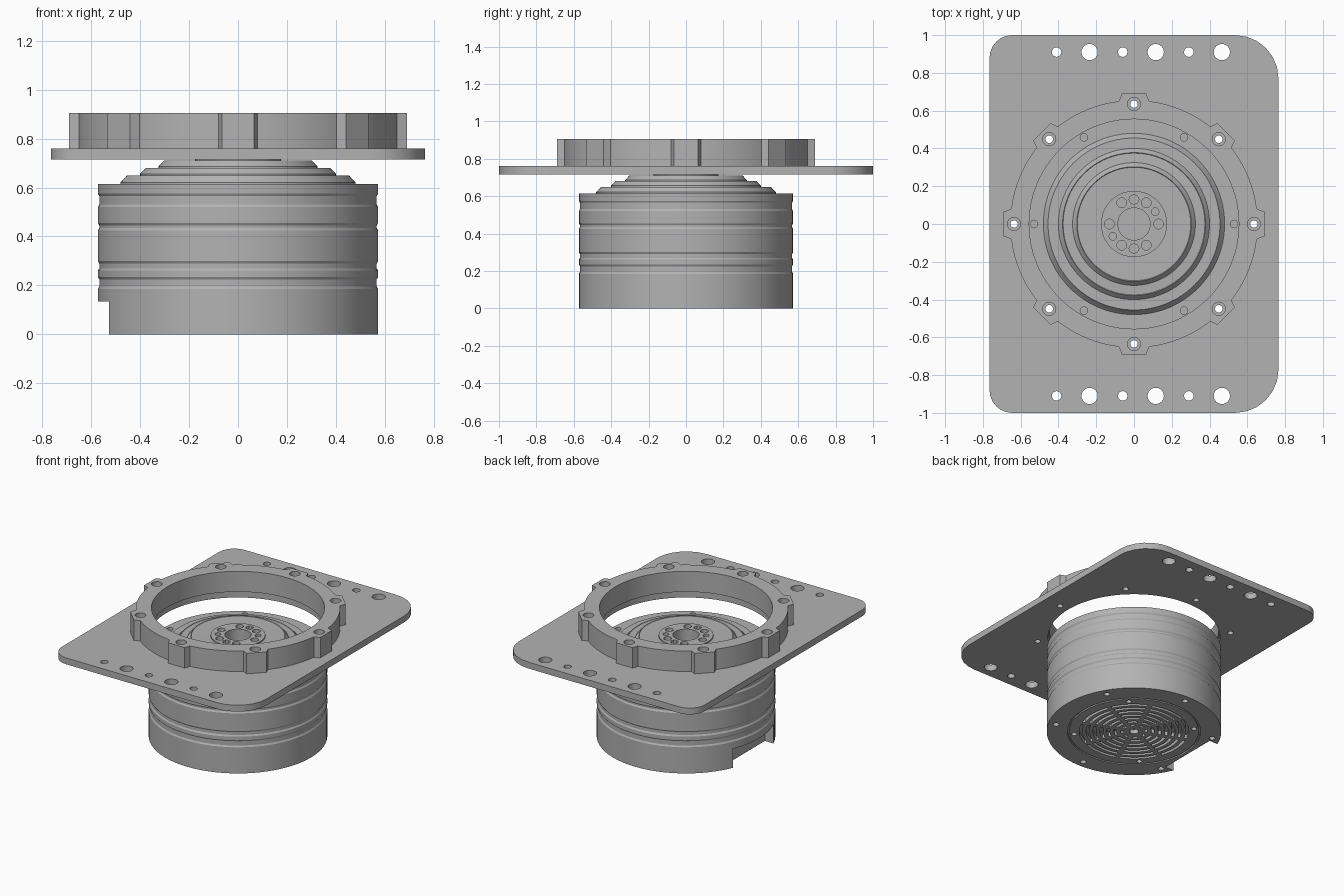
import bpy, bmesh
from math import sin, cos, pi, radians

cube = bpy.data.objects.get("Cube")
if cube:
    bpy.data.objects.remove(cube, do_unlink=True)

grey = bpy.data.materials.new("machined_grey")
grey.use_nodes = True
colour = (0.45, 0.45, 0.45, 1)
grey.diffuse_color = colour
grey.node_tree.nodes["Principled BSDF"].inputs["Base Color"].default_value = colour


def polar(r, a, cx=0, cy=0):
    return cx + r * cos(a), cy + r * sin(a)


def circle(r, cx=0, cy=0, n=24):
    return [polar(r, 2 * pi * i / n, cx, cy) for i in range(n)]


def arc(r, a0, a1, n, cx=0, cy=0):
    return [polar(r, a0 + (a1 - a0) * i / n, cx, cy) for i in range(n + 1)]


def prism(bm, outline, z0, z1):
    low = [bm.verts.new((x, y, z0)) for x, y in outline]
    high = [bm.verts.new((x, y, z1)) for x, y in outline]
    bm.faces.new(low[::-1])
    bm.faces.new(high)
    for i in range(len(low)):
        j = (i + 1) % len(low)
        bm.faces.new((low[i], low[j], high[j], high[i]))


def finish(bm, name):
    bmesh.ops.recalc_face_normals(bm, faces=bm.faces)
    mesh = bpy.data.meshes.new(name)
    bm.to_mesh(mesh)
    bm.free()
    obj = bpy.data.objects.new(name, mesh)
    bpy.context.collection.objects.link(obj)
    mesh.materials.append(grey)
    return obj


def activate(obj):
    bpy.ops.object.select_all(action='DESELECT')
    obj.select_set(True)
    bpy.context.view_layer.objects.active = obj


def cut(obj, solids):
    """Subtract a list of separate (outline, z0, z1) prisms."""
    bm = bmesh.new()
    for outline, z0, z1 in solids:
        prism(bm, outline, z0, z1)
    cutter = finish(bm, "cutter")
    cutter.hide_render = True
    mod = obj.modifiers.new("cut", 'BOOLEAN')
    mod.operation, mod.solver, mod.object = 'DIFFERENCE', 'EXACT', cutter
    activate(obj)
    bpy.ops.object.modifier_apply(modifier=mod.name)
    bpy.data.objects.remove(cutter, do_unlink=True)


def smooth(obj, degrees=25):
    activate(obj)
    bpy.ops.object.shade_smooth_by_angle(angle=radians(degrees))


def ring_of(n, r, start=0):
    return [polar(r, start + 2 * pi * i / n) for i in range(n)]


# Mounting plate: larger corner radius on the left (+x) side
PX, PY, Z0, Z1, TOP = 0.765, 1.0, 0.715, 0.76, 0.905
outline = []
for k, (sx, sy, r) in enumerate([(1, 1, .23), (-1, 1, .12), (-1, -1, .12), (1, -1, .23)]):
    outline += arc(r, k * pi / 2, (k + 1) * pi / 2, 6, sx * (PX - r), sy * (PY - r))
bm = bmesh.new()
prism(bm, outline, Z0, Z1)
plate = finish(bm, "mounting_plate")
holes = [(circle(0.565, n=96), Z0 - 0.1, TOP)]
for i in range(6):
    for y in (-0.91, 0.91):
        holes.append((circle(0.043 if i % 2 else 0.025, -0.41 + 0.175 * i, y), Z0 - 0.1, TOP))
lug_holes = ring_of(8, 0.635)
holes += [(circle(0.02, x, y, 16), Z0 - 0.1, TOP) for x, y in lug_holes]
cut(plate, holes)
smooth(plate)

# Clamp ring with eight bolt lugs
outline = []
for k in range(8):
    a = k * pi / 4
    for u, v in ((0.65, -0.08), (0.69, -0.065), (0.69, 0.065), (0.65, 0.08)):
        outline.append((u * cos(a) - v * sin(a), u * sin(a) + v * cos(a)))
    outline += arc(0.655, a + 0.135, a + pi / 4 - 0.135, 8)
bm = bmesh.new()
prism(bm, outline, Z1, TOP)
clamp = finish(bm, "clamp_ring")
cut(clamp, [(circle(0.555, n=96), Z0, 1)] +
    [(circle(0.02, x, y, 16), Z0, 1) for x, y in lug_holes])
cut(clamp, [(circle(0.035, x, y, 20), TOP - 0.04, 1) for x, y in lug_holes])
smooth(clamp)

# Motor housing: turned profile with shallow side grooves and a stepped top
R = 0.573
profile = [(0, 0), (0.425, 0), (0.425, 0.01), (0.437, 0.01), (0.437, 0), (R, 0)]
for low, high in ((0.185, 0.235), (0.26, 0.30), (0.425, 0.455), (0.52, 0.575)):
    profile += [(R, low), (R - 0.006, low + 0.01), (R - 0.006, high - 0.01), (R, high)]
profile += [(R, 0.615)]
for r, z in ((0.48, 0.615), (0.40, 0.65), (0.325, 0.68)):
    profile += [(r, z), (r, z + 0.006), (r - 0.022, z + 0.03)]
    profile += [(r - 0.025, 0.65 if z < 0.62 else z + 0.027)]
profile += [(0.175, 0.705), (0.175, 0.715), (0, 0.715)]
bm = bmesh.new()
verts = [bm.verts.new((r, 0, z)) for r, z in profile]
edges = [bm.edges.new(pair) for pair in zip(verts, verts[1:])]
bmesh.ops.spin(bm, geom=verts + edges, axis=(0, 0, 1), cent=(0, 0, 0),
               angle=2 * pi, steps=96)
bmesh.ops.remove_doubles(bm, verts=bm.verts, dist=0.0005)
housing = finish(bm, "motor_housing")

# Cable pocket, shaft bore, hub holes and top screw holes
holes = [([(-0.7, -0.225), (-0.46, -0.225), (-0.46, 0.225), (-0.7, 0.225)], -0.1, 0.135),
         (circle(0.085, n=48), 0.63, 0.8)]
holes += [(circle(0.026, x, y, 16), 0.67, 0.8) for x, y in ring_of(6, 0.13)]
holes += [(circle(0.026, 0, y, 8), 0.68, 0.8) for y in (-0.13, 0.13)]
holes += [(circle(0.02, s * 0.112, s * 0.065, 16), 0.68, 0.8) for s in (-1, 1)]
holes += [(circle(0.02, x, y, 16), 0.58, 0.8) for x, y in ring_of(6, 0.53)]
cut(housing, holes)

# Underside: screw holes and vent slots in broken concentric rings
vents = [(circle(0.02, x, y, 16), -0.1, 0.04) for x, y in ring_of(6, 0.52, pi / 6)]
vents += [(circle(0.018, x, y, 16), -0.1, 0.03) for x, y in ring_of(4, 0.395, pi / 4)]
for i in range(7):
    r = 0.07 + 0.045 * i
    half = pi / 8 - 0.014 / r
    for k in range(8):
        mid = k * pi / 4
        vents.append((arc(r, mid - half, mid + half, 6) +
                      arc(r + 0.02, mid + half, mid - half, 6), -0.1, 0.03))
vents.append((circle(0.03), -0.1, 0.03))
cut(housing, vents)
smooth(housing)
